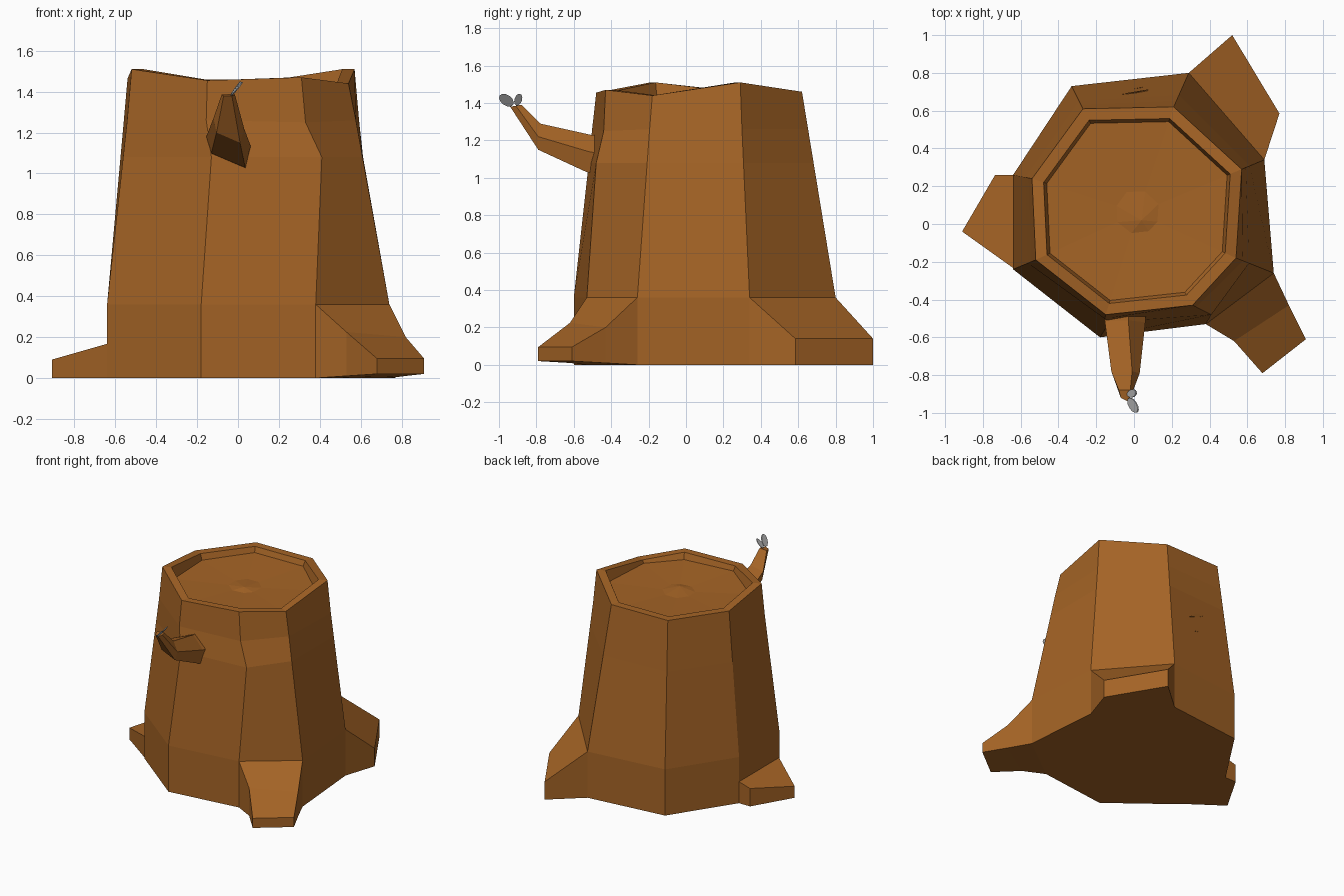
import bpy, bmesh, math
from mathutils import Vector

if "Cube" in bpy.data.objects:
    bpy.data.objects.remove(bpy.data.objects["Cube"])


def material(name, col):
    m = bpy.data.materials.new(name)
    m.diffuse_color = (*col, 1)
    m.use_nodes = True
    m.node_tree.nodes["Principled BSDF"].inputs["Base Color"].default_value = m.diffuse_color
    return m


BARK = material("bark_brown", (0.376, 0.127, 0.019))
GREY = material("pale_grey", (0.5, 0.5, 0.5))


def build(name, rings, mat, cap_end=True, tip=None):
    """Loft closed rings of equal length; optional end point instead of cap."""
    bm = bmesh.new()
    vs = [[bm.verts.new(p) for p in r] for r in rings]
    n = len(vs[0])
    for a, b in zip(vs, vs[1:]):
        for i in range(n):
            j = (i + 1) % n
            bm.faces.new((a[i], a[j], b[j], b[i]))
    bm.faces.new(vs[0][::-1])
    if tip:
        t = bm.verts.new(tip)
        for i in range(n):
            bm.faces.new((vs[-1][i], vs[-1][(i + 1) % n], t))
    elif cap_end:
        bm.faces.new(vs[-1])
    bmesh.ops.recalc_face_normals(bm, faces=bm.faces)
    me = bpy.data.meshes.new(name)
    bm.to_mesh(me)
    bm.free()
    me.materials.append(mat)
    ob = bpy.data.objects.new(name, me)
    bpy.context.collection.objects.link(ob)
    return ob


# Trunk: eight-sided, tapered, with uneven rim and a sunken cut face
base = [(-.18, -.60), (.38, -.53), (.74, -.26), (.69, .34),
        (.29, .80), (-.33, .73), (-.64, .26), (-.64, -.24)]
top = [(-.15, -.48, 1.455), (.31, -.43, 1.47), (.54, -.18, 1.44), (.57, .29, 1.51),
       (.21, .62, 1.46), (-.27, .61, 1.46), (-.54, .24, 1.465), (-.52, -.19, 1.51)]


def level(z):
    f = (z - .36) / 1.1
    return [(b[0] + (t[0] - b[0]) * f, b[1] + (t[1] - b[1]) * f, z)
            for b, t in zip(base, top)]


def inner(s, z=None, drop=0.0):
    return [(.02 + (x - .02) * s, .06 + (y - .06) * s, (h - drop) if z is None else z)
            for x, y, h in top]


low, high = level(1.08), level(1.26)
low[1] = (.41, -.48, 1.08)      # bulge on the front right corner
high[1] = (.33, -.44, 1.25)
low[0] = (-.13, -.52, 1.08)
bottom = [(x, y, 0) for x, y in base]
build("trunk", [bottom, level(.36), low, high, top, inner(.89),
                inner(.86, 1.42), inner(.2, 1.405)], BARK, tip=(.04, .02, 1.42))


# Roots: (trunk-side pair, its height, middle pair, outer pair)
def root(name, sections):
    rings = [[(*a, z0), (*b, z0), (*b, zb), (*a, za)] for a, b, z0, za, zb in sections]
    build(name, rings, BARK)


root("left_root", [((-.63, .26), (-.63, -.24), 0, .17, .17),
                   ((-.735, .26), (-.91, -.04), 0, .14, .09)])
root("back_right_root", [((.69, .34), (.29, .80), 0, .36, .36),
                         ((.77, .585), (.52, 1.0), 0, .14, .14)])
root("front_right_root", [((.38, -.53), (.74, -.26), 0, .36, .36),
                          ((.53, -.62), (.82, -.43), .01, .225, .20),
                          ((.68, -.79), (.91, -.61), .02, .095, .095)])

# Broken branch: five-sided, bending upward
build("branch", [
    [(-.15, -.46, 1.18), (-.13, -.46, 1.09), (.04, -.46, 1.02), (.065, -.46, 1.13), (-.03, -.46, 1.225)],
    [(-.155, -.51, 1.18), (-.13, -.53, 1.10), (.035, -.53, 1.03), (.06, -.52, 1.14), (-.03, -.51, 1.23)],
    [(-.12, -.78, 1.27), (-.105, -.79, 1.20), (.01, -.79, 1.15), (.03, -.79, 1.22), (-.01, -.78, 1.29)],
    [(-.08, -.88, 1.385), (-.07, -.92, 1.38), (-.03, -.94, 1.38), (-.015, -.91, 1.385), (-.02, -.88, 1.39)],
], BARK)


# Two thin oval wings at the tip of the branch, lying in a leaning plane
def wing(name, cy, cz, ry, rz, turn):
    rings = []
    for off in (-.003, .003):
        ring = []
        for k in range(12):
            a = k * math.tau / 12
            u, v = ry * math.cos(a), rz * math.sin(a)
            y = cy + u * math.cos(turn) - v * math.sin(turn)
            z = cz + u * math.sin(turn) + v * math.cos(turn)
            ring.append((-.035 + (z - 1.38) * .75 - (y + .93) * .12 + off, y, z))
        rings.append(ring)
    build(name, rings, GREY)


wing("large_wing", -.96, 1.415, .044, .028, math.radians(-35))
wing("small_wing", -.897, 1.418, .033, .02, math.radians(72))

# Bark scars: two shallow curved slivers on the back face
p0 = Vector((-.02, .765, .36))
up = (Vector((-.03, .615, 1.46)) - p0).normalized()
side = Vector((-.62, -.07, 0)).normalized()
nrm = side.cross(up)
nrm = nrm if nrm.y > 0 else -nrm
mid = p0 + up * .50
for name, s in (("upper_bark_scar", 1), ("lower_bark_scar", -1)):
    pts = [(-.10, 0), (-.03, .06), (.07, .085), (.0, .04)]
    rings = [[mid + side * (u * s) + up * (v * s + .015 * s) + nrm * h for u, v in pts]
             for h in (-.02, .006)]
    build(name, rings, BARK)
